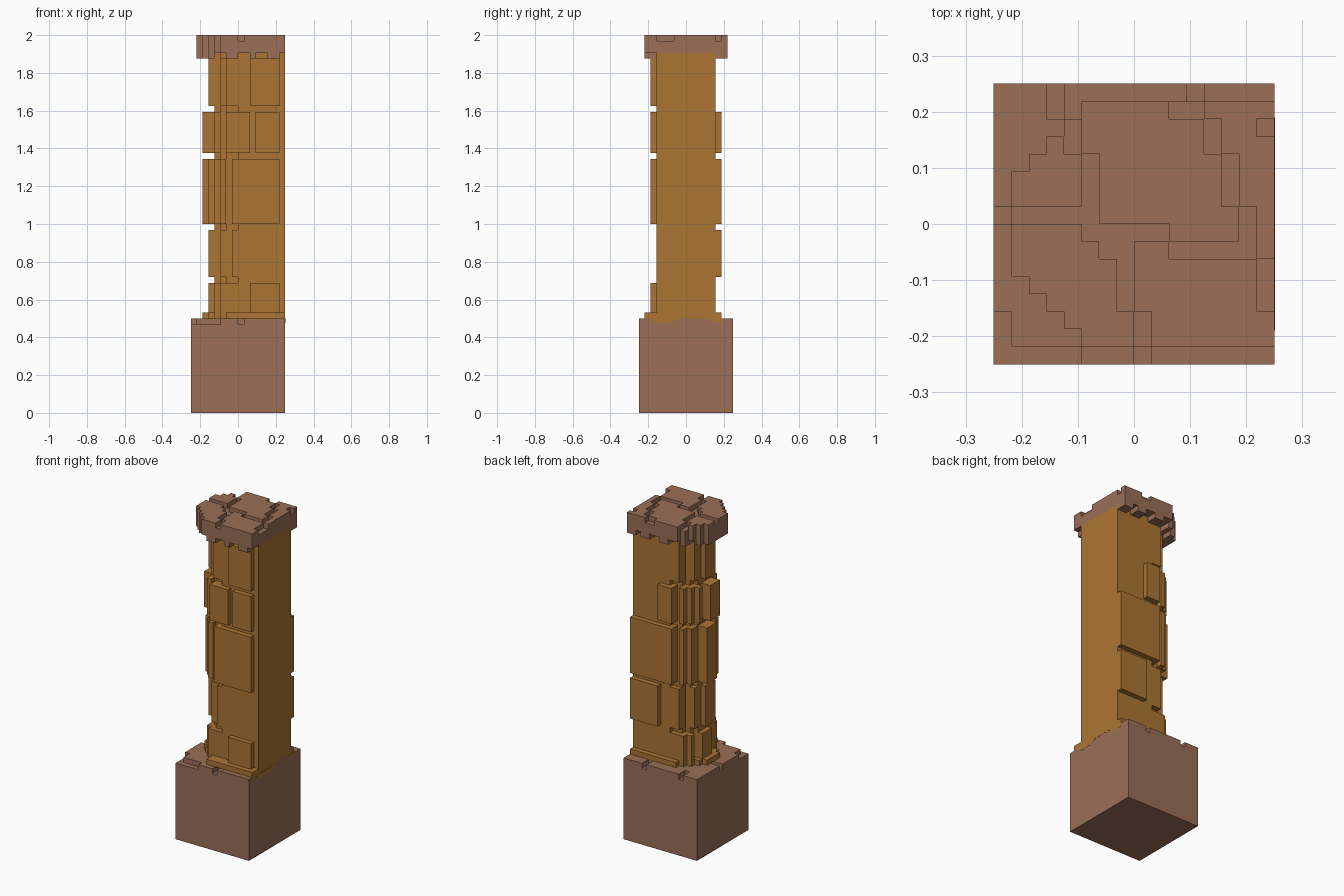
import bpy, bmesh

cube = bpy.data.objects.get("Cube")
if cube:
    bpy.data.objects.remove(cube, do_unlink=True)

U = 1 / 32  # grid unit


def material(name, rgb):
    m = bpy.data.materials.new(name)
    m.use_nodes = True
    m.diffuse_color = (*rgb, 1)
    b = m.node_tree.nodes["Principled BSDF"]
    b.inputs["Base Color"].default_value = (*rgb, 1)
    b.inputs["Roughness"].default_value = 0.9
    return m


BROWN = material("clay_brown", (0.328, 0.156, 0.097))
OCHRE = material("ochre_stone", (0.413, 0.178, 0.034))


def box(x0, x1, y0, y1):
    """Grid cells of a rectangle."""
    return {(i, j) for i in range(x0, x1) for j in range(y0, y1)}


def boxes(rects):
    return set().union(*(box(*r) for r in rects))


def pillar(r, flat=2):
    """Cells of a stepped half octagon that runs straight to the +x side."""
    cells = set()
    for i, j in box(-r, 8, -r, r):
        cx, cy = abs(i + 0.5), abs(j + 0.5)
        if i >= 0 or cx + cy <= r + flat - 1:
            cells.add((i, j))
    return cells


def finish(name, bm, mat):
    me = bpy.data.meshes.new(name)
    bm.to_mesh(me)
    bm.free()
    me.materials.append(mat)
    ob = bpy.data.objects.new(name, me)
    bpy.context.collection.objects.link(ob)
    return ob


def slab(name, cells, z0, z1, mat):
    """Extrude a set of grid cells from z0 to z1, with outer walls only."""
    if not cells:
        return
    bm = bmesh.new()

    def quad(*pts):
        bm.faces.new([bm.verts.new((x * U, y * U, z * U)) for x, y, z in pts])

    for i, j in cells:
        a, b, c, d = (i, j), (i + 1, j), (i + 1, j + 1), (i, j + 1)
        quad(*[(*p, z1) for p in (a, b, c, d)])
        quad(*[(*p, z0) for p in (d, c, b, a)])
        for p, q, n in ((a, b, (i, j - 1)), (b, c, (i + 1, j)),
                        (c, d, (i, j + 1)), (d, a, (i - 1, j))):
            if n not in cells:
                quad((*p, z0), (*q, z0), (*q, z1), (*p, z1))
    bmesh.ops.remove_doubles(bm, verts=bm.verts[:], dist=1e-5)
    bmesh.ops.dissolve_limit(bm, angle_limit=0.01, verts=bm.verts[:], edges=bm.edges[:])
    finish(name, bm, mat)


# Base block with a chipped and cracked top layer
square = box(-8, 8, -8, 8)
slab("base_block", square, 0, 15, BROWN)
base_chips = boxes([(-8, -3, -8, -7), (-8, -7, -8, -5), (0, 1, -8, -5),
                    (-8, -4, 0, 1), (-5, -4, 6, 8), (3, 4, 6, 8)])
slab("base_top", square - base_chips, 15, 16, BROWN)

# Column core, recessed on the rounded side so the joints show
inner = pillar(4)
core = inner | {c for c in pillar(5) if c[0] >= 0}
slab("column_core", core, 15, 61, OCHRE)
slab("column_foot", pillar(6) | box(-2, 8, -7, -5), 16, 17, OCHRE)

# Stone courses: z range, rounded-side radius, joints, raised front and back stones
COURSES = [
    (17, 22, 5, [(-8, -2, 2, 3), (-8, -4, -2, -1)],
     [(-5, -2), (2, 7)], [(-4, -2)]),
    (23, 31, 5, [(-2, -1, -8, 0), (-3, -2, 3, 8), (-8, -4, 1, 2), (-8, -3, -3, -2)],
     [], [(2, 8)]),
    (32, 43, 6, [(-2, -1, -8, 0), (-2, -1, 3, 8), (-8, -4, 2, 3), (-8, -4, -2, -1)],
     [(-1, 7)], [(-1, 8)]),
    (44, 51, 6, [(-3, -2, -8, 0), (-2, -1, 3, 8), (-8, -4, 1, 2), (-8, -4, -3, -2)],
     [(-2, 2), (3, 7)], [(-1, 2)]),
    (52, 60, 5, [(-4, -3, -8, -2), (-3, -2, 3, 8), (-8, -4, 1, 2)],
     [(2, 7)], []),
]
outer = pillar(6)
for n, (z0, z1, r, joints, front, back) in enumerate(COURSES, 1):
    # rounded side
    stones = {c for c in pillar(r) - inner if c[0] < (-2 if r == 6 else 0)}
    stones |= {c for c in pillar(5) - inner if c[0] < 0}
    stones -= boxes(joints)
    # raised stones on the flat front and back
    for x0, x1 in front:
        stones |= (outer - inner) & box(x0, x1, -6, -3)
    for x0, x1 in back:
        stones |= (outer - inner) & box(x0, x1, 3, 6)
    slab(f"stone_course_{n}", stones, z0, z1, OCHRE)

# Cap: toothed underside, solid band, cracked top
cap = pillar(7, 3)
rim = cap - inner
teeth = boxes([(-7, -5, -7, 7), (-5, -4, -5, 2), (-4, -3, 3, 7), (-2, 0, -7, -5), (2, 3, -7, -5),
               (5, 7, -7, -5), (-1, 1, 5, 7), (3, 5, 5, 7), (6, 8, 5, 7)])
slab("cap_teeth", rim & teeth, 60, 61, BROWN)
slab("cap_band", cap, 61, 63, BROWN)
cracks = boxes([(-7, -2, 0, 1), (-3, -2, 1, 4), (-4, -3, 4, 6), (-3, 2, -1, 0),
                (-2, 0, -2, -1), (-1, 0, -5, -2), (0, 1, -7, -5), (2, 7, -2, -1),
                (6, 7, -1, 1), (5, 6, 1, 4), (4, 5, 4, 6), (2, 4, 6, 7),
                (7, 8, -5, -2), (7, 8, 5, 6)])
slab("cap_top", cap - cracks, 63, 64, BROWN)

# Wavy ochre edge painted on the flat side of the base
wave = [(-0.19, 0.5), (-0.17, 0.482), (-0.14, 0.475), (-0.09, 0.477), (-0.06, 0.488),
        (-0.03, 0.498), (0.02, 0.499), (0.10, 0.498), (0.13, 0.492), (0.16, 0.48),
        (0.19, 0.482), (0.19, 0.5)]
bm = bmesh.new()
face = bm.faces.new([bm.verts.new((0.25, y, z)) for y, z in wave])
ext = bmesh.ops.extrude_face_region(bm, geom=[face])
bmesh.ops.translate(bm, vec=(0.001, 0, 0),
                    verts=[v for v in ext["geom"] if isinstance(v, bmesh.types.BMVert)])
bmesh.ops.recalc_face_normals(bm, faces=bm.faces[:])
finish("base_wave_edge", bm, OCHRE)
